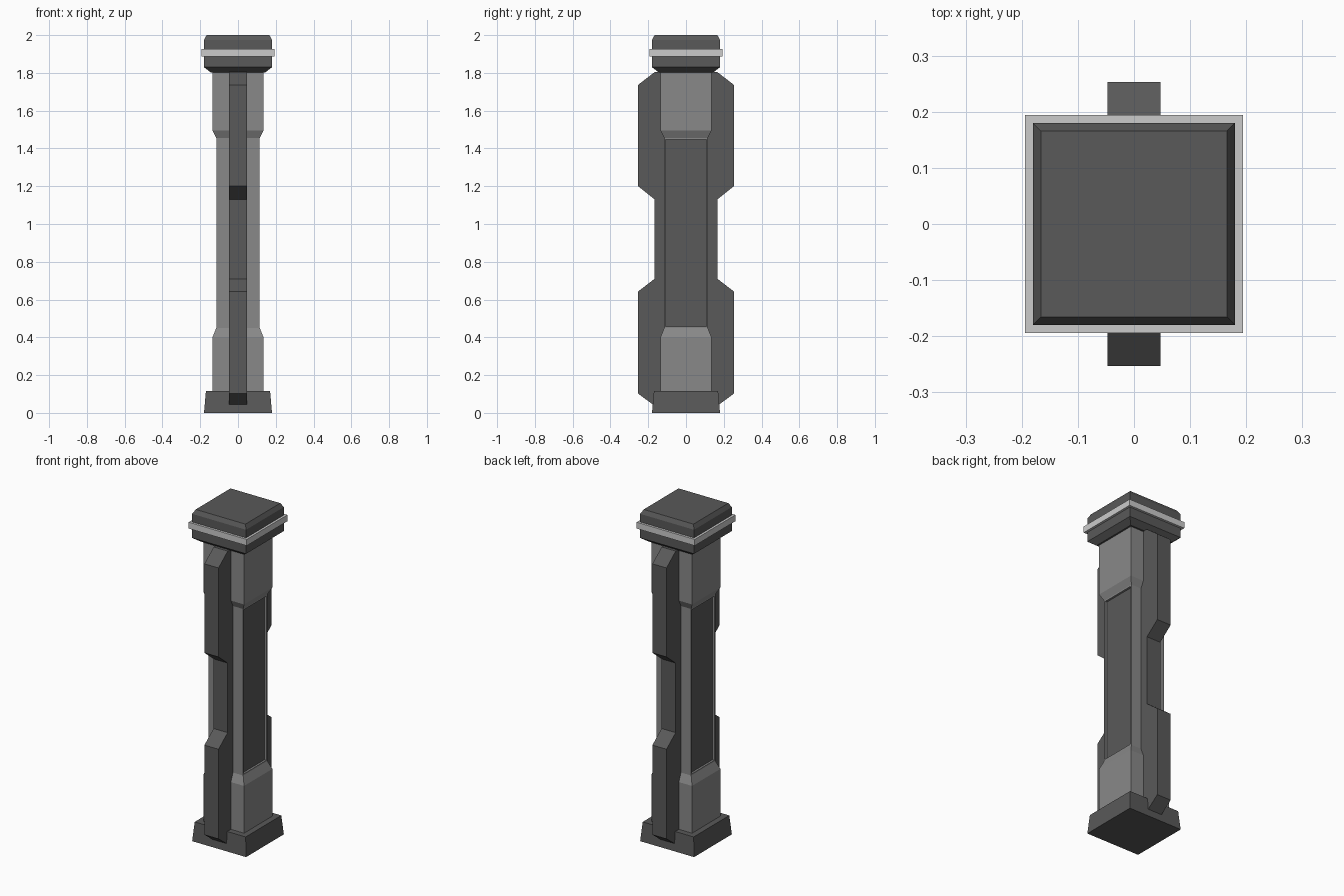
import bpy, bmesh

if "Cube" in bpy.data.objects:
    bpy.data.objects.remove(bpy.data.objects["Cube"])

def material(name, v):
    m = bpy.data.materials.new(name)
    m.diffuse_color = (v, v, v, 1)
    m.use_nodes = True
    m.node_tree.nodes["Principled BSDF"].inputs["Base Color"].default_value = m.diffuse_color
    return m

DARK = material("dark_metal", 0.10)
MID = material("mid_metal", 0.25)
LIGHT = material("light_metal", 0.55)

def finish(name, bm, *mats):
    bmesh.ops.recalc_face_normals(bm, faces=bm.faces)
    me = bpy.data.meshes.new(name)
    bm.to_mesh(me)
    bm.free()
    for m in mats:
        me.materials.append(m)
    ob = bpy.data.objects.new(name, me)
    bpy.context.collection.objects.link(ob)
    return ob

def square_stack(rings):
    """Square cross-sections (half width, height) joined into one solid."""
    bm = bmesh.new()
    loops = [[bm.verts.new((sx * h, sy * h, z))
              for sx, sy in ((-1, -1), (1, -1), (1, 1), (-1, 1))] for h, z in rings]
    for a, b in zip(loops, loops[1:]):
        for i in range(4):
            j = (i + 1) % 4
            bm.faces.new((a[i], a[j], b[j], b[i]))
    bm.faces.new(loops[0][::-1])
    bm.faces.new(loops[-1])
    bmesh.ops.recalc_face_normals(bm, faces=bm.faces)
    return bm

# Tapered foot
finish("base", square_stack([(0.18, 0), (0.17, 0.115)]), DARK)

# Waisted column with a recessed panel on the left and right
bm = square_stack([(0.135, 0.10), (0.135, 0.40), (0.115, 0.45),
                   (0.115, 1.455), (0.135, 1.495), (0.135, 1.82)])
panels = [f for f in bm.faces
          if abs(f.normal.x) > 0.99 and abs(f.calc_center_median().z - 0.95) < 0.1]
bmesh.ops.inset_individual(bm, faces=panels, thickness=0.011)
for f in bmesh.ops.extrude_discrete_faces(bm, faces=panels)["faces"]:
    f.normal_update()
    shift = f.normal * -0.012
    f.material_index = 1
    bmesh.ops.translate(bm, verts=f.verts, vec=shift)
finish("column", bm, MID, DARK)

# Cap with chamfered edges and a light trim band
finish("cap", square_stack([(0.145, 1.803), (0.18, 1.83), (0.18, 1.975), (0.166, 2.0)]), DARK)
finish("cap_band", square_stack([(0.194, 1.888), (0.194, 1.926)]), LIGHT)

# Stepped fins on the front and back
PROFILE = [(0.09, 0.04), (0.17, 0.04), (0.253, 0.102), (0.253, 0.643), (0.166, 0.71),
           (0.166, 1.13), (0.253, 1.20), (0.253, 1.737), (0.165, 1.805), (0.09, 1.805)]
for name, s in (("front_fin", -1), ("back_fin", 1)):
    bm = bmesh.new()
    face = bm.faces.new([bm.verts.new((-0.047, s * y, z)) for y, z in PROFILE])
    ext = bmesh.ops.extrude_face_region(bm, geom=[face])["geom"]
    bmesh.ops.translate(bm, vec=(0.094, 0, 0),
                        verts=[v for v in ext if isinstance(v, bmesh.types.BMVert)])
    finish(name, bm, DARK)
